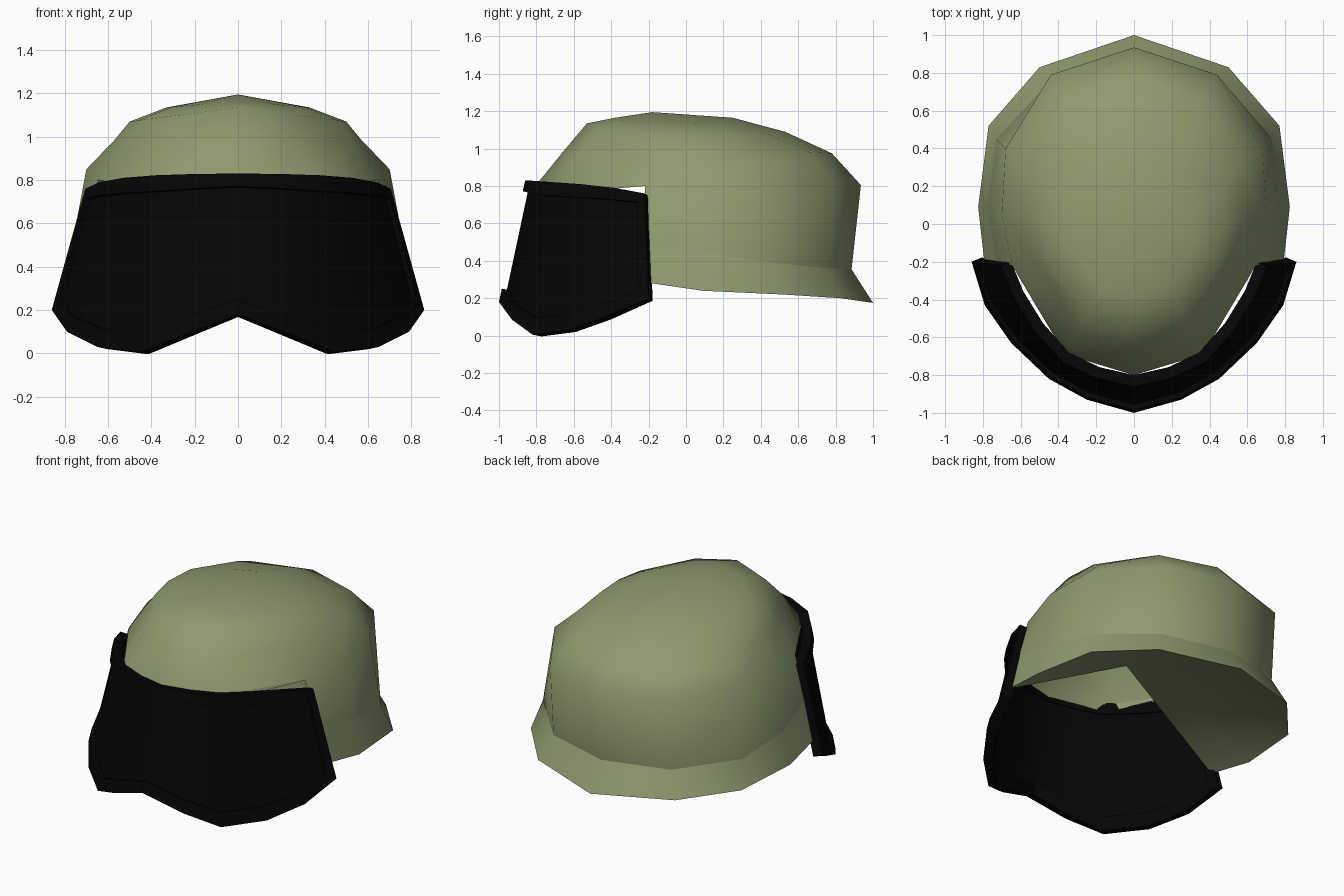
import bpy

if "Cube" in bpy.data.objects:
    bpy.data.objects.remove(bpy.data.objects["Cube"])


def material(name, rgb):
    m = bpy.data.materials.new(name)
    m.diffuse_color = (*rgb, 1)
    m.use_nodes = True
    m.node_tree.nodes["Principled BSDF"].inputs["Base Color"].default_value = m.diffuse_color
    return m


def make(name, verts, faces, mat, thickness=0, angle=0.6):
    mesh = bpy.data.meshes.new(name)
    mesh.from_pydata(verts, [], faces)
    mesh.materials.append(mat)
    ob = bpy.data.objects.new(name, mesh)
    bpy.context.collection.objects.link(ob)
    bpy.ops.object.select_all(action='DESELECT')
    bpy.context.view_layer.objects.active = ob
    ob.select_set(True)
    if thickness:
        mod = ob.modifiers.new("thickness", 'SOLIDIFY')
        mod.thickness = thickness
        mod.offset = -1
        mod.use_even_offset = True
        bpy.ops.object.convert(target='MESH')
    bpy.ops.object.shade_smooth_by_angle(angle=angle)
    return ob


def lerp(a, b, t):
    return tuple(p + (q - p) * t for p, q in zip(a, b))


olive = material("olive", (0.27, 0.32, 0.16))
black = material("black", (0.0016, 0.0016, 0.0016))

# Shell: half rings run from the back, round the +x side, to the front
brim = [(0, 1, .175), (.5, .83, .2), (.77, .52, .22), (.825, .09, .24),
        (.79, -.22, .285), (.37, -.69, .72), (0, -.81, .74)]
crease = [(0, .885, .355), (.43, .77, .36), (.73, .45, .39), (.775, .09, .45),
          (.725, -.22, .53), (.365, -.69, .76), (0, -.8, .78)]
belt = [(0, .935, .805), (.44, .79, .82), (.68, .4, .865), (.70, .05, .85),
        (.645, -.22, .8), (.36, -.68, .8), (0, -.79, .82)]


# Dome rings are the belt shrunk to given extents and heights
def dome_ring(width, back, front, z_back, z_side, z_front):
    ring = []
    for x, y, _ in belt:
        t = (y + .79) / 1.725
        k = x / .70
        z_end = z_back if y > 0 else z_front
        ring.append((width * k, front + (back - front) * t,
                     z_end + (z_side - z_end) * k))
    return ring


halves = [brim, crease, belt,
          dome_ring(.57, .78, -.66, .975, .985, .98),
          dome_ring(.50, .53, -.53, 1.09, 1.07, 1.135),
          dome_ring(.33, .25, -.38, 1.165, 1.135, 1.165)]
rings = [h + [(-x, y, z) for x, y, z in h[-2:0:-1]] for h in halves]
n = len(rings[0])
verts = [v for r in rings for v in r] + [(0, -.18, 1.195)]
dome, flare = [], []
for r in range(len(rings) - 1):
    for i in range(n):
        j = (i + 1) % n
        a, b, c, d = r * n + i, (r + 1) * n + i, (r + 1) * n + j, r * n + j
        if r == 0:
            if not 4 <= i <= 7:          # the flare stops at the visor
                flare.append((a, d, c, b))
        elif r == 1 and i == 4:
            dome.append((d, c, b))
        elif r == 1 and i == 7:
            dome.append((a, c, b))
        else:
            dome.append((a, d, c, b))
# Outward winding: reverse because rings run clockwise from above
dome = [f[::-1] for f in dome]
flare = [f[::-1] for f in flare]
# the two corner triangles were listed the other way round
dome = [f[::-1] if len(f) == 3 and f[-1] % n in (5, 7) else f for f in dome]
last = (len(rings) - 1) * n
dome += [(last + i, last + n, last + (i + 1) % n) for i in range(n)]
make("helmet_dome", verts, dome, olive, angle=1.3)
make("neck_flare", verts, flare, olive, angle=1.0)

# Underside: sheet from the brim up to a peak inside the dome
under = [rings[0][i] for i in (8, 9, 10, 11, 0, 1, 2, 3, 4)] + [(0, -.07, .67)]
make("underside", under, [(i, i + 1, 9) for i in range(8)], olive, angle=1.0)

# Visor: bottom and top edges from the centre to the +x end
low = [(0, -1, .18), (.25, -.93, .085), (.45, -.82, .005), (.65, -.63, .03),
       (.79, -.43, .1), (.86, -.2, .2)]
top = [(0, -.86, .83), (.2, -.815, .828), (.38, -.73, .822), (.53, -.56, .81),
       (.64, -.38, .79), (.705, -.22, .76)]
for edge in (low, top):
    edge.insert(5, lerp(edge[4], edge[5], .75))
    edge[:0] = [(-x, y, z) for x, y, z in edge[:0:-1]]

cols = len(low)
grid = [lerp(a, b, t) for t in (0, .11, .91, 1) for a, b in zip(low, top)]
panel, rim = [], []
for r in range(3):
    for c in range(cols - 1):
        a = r * cols + c
        f = (a, a + 1, a + cols + 1, a + cols)
        panel.append(f)
        if r != 1 or c in (0, cols - 2):
            rim.append(f)
make("visor_rim", grid, rim, black, .06, .6)

# Recessed panel inside the rim
inner = [(x * .97, y * .97 if y < -.3 else y - .005, z * .98 + .01) for x, y, z in grid]
make("visor_panel", inner, panel, black, .025, .6)
